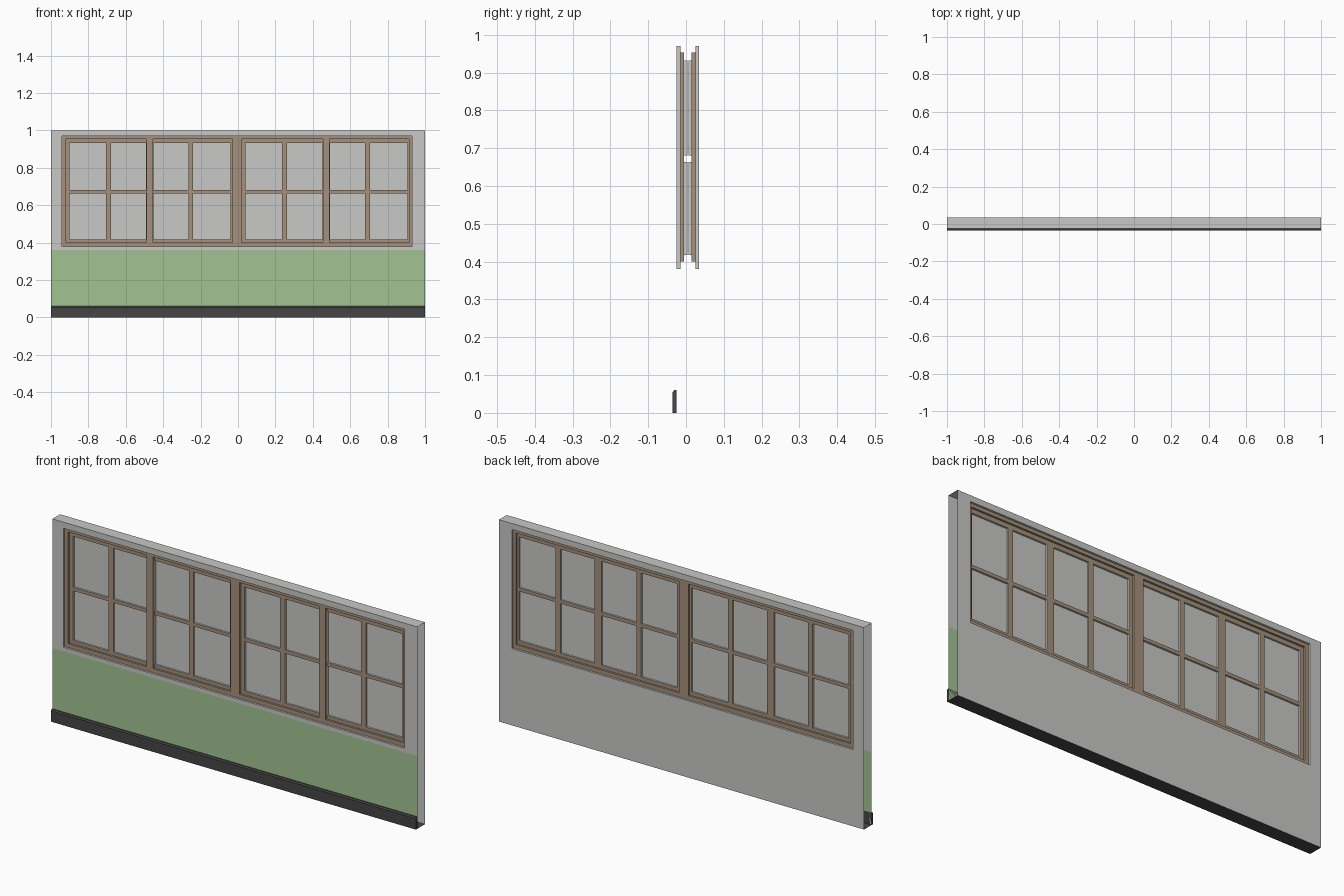
import bpy, bmesh

if "Cube" in bpy.data.objects:
    bpy.data.objects.remove(bpy.data.objects["Cube"])


def material(name, r, g, b):
    m = bpy.data.materials.new(name)
    m.diffuse_color = (r, g, b, 1)
    m.use_nodes = True
    m.node_tree.nodes["Principled BSDF"].inputs["Base Color"].default_value = m.diffuse_color
    return m


GREY = material("wall grey", 0.58, 0.58, 0.57)
GREEN = material("wainscot green", 0.36, 0.54, 0.29)
WOOD = material("window wood", 0.38, 0.285, 0.2)
DARK = material("skirting dark", 0.06, 0.06, 0.06)


def finish(name, bm, mats, rule=None):
    bmesh.ops.remove_doubles(bm, verts=bm.verts, dist=1e-5)
    if rule:
        for f in bm.faces:
            f.material_index = rule(f.calc_center_median())
    me = bpy.data.meshes.new(name)
    bm.to_mesh(me)
    bm.free()
    for m in mats:
        me.materials.append(m)
    ob = bpy.data.objects.new(name, me)
    bpy.context.collection.objects.link(ob)
    return ob


def quad(bm, pts, flip=False):
    vs = [bm.verts.new(p) for p in pts]
    bm.faces.new(vs[::-1] if flip else vs)


def sheet(bm, rect, y, holes=(), back=False, cuts=()):
    """Flat upright panel (x0, x1, z0, z1) at depth y with rectangular holes."""
    rects = [rect, *holes]
    xs = sorted({x for r in rects for x in r[:2]})
    zs = sorted({z for r in rects for z in r[2:]} | set(cuts))
    for a, b in zip(xs, xs[1:]):
        for c, d in zip(zs, zs[1:]):
            mx, mz = (a + b) / 2, (c + d) / 2
            if not any(h[0] < mx < h[1] and h[2] < mz < h[3] for h in holes):
                quad(bm, [(a, y, c), (b, y, c), (b, y, d), (a, y, d)], back)


def reveal(bm, rect, y_out, y_in, back=False):
    """Four inward-facing sides of a rectangular opening."""
    a, b, c, d = rect
    ring = [(a, c), (b, c), (b, d), (a, d)]
    for (x0, z0), (x1, z1) in zip(ring, ring[1:] + ring[:1]):
        quad(bm, [(x0, y_out, z0), (x1, y_out, z1),
                  (x1, y_in, z1), (x0, y_in, z0)], back)


WALL = (-1, 1, 0, 1)
OPENING = (-0.94, 0.93, 0.38, 0.97)
FRONT_SASHES = [(a, b, 0.40, 0.953) for a, b in
                ((-0.92, -0.49), (-0.455, -0.03), (0.02, 0.455), (0.49, 0.915))]
BACK_SASHES = [(a, b, 0.40, 0.953) for a, b in ((-0.92, -0.03), (0.02, 0.915))]
PANES = [(a, b, c, d)
         for a, b in ((-0.9, -0.705), (-0.68, -0.492), (-0.453, -0.265),
                      (-0.24, -0.04), (0.04, 0.235), (0.262, 0.453),
                      (0.492, 0.678), (0.705, 0.905))
         for c, d in ((0.417, 0.663), (0.68, 0.932))]

# Each face of the wall: depths of wall, frame, sash
SIDES = (("front", -0.025, -0.015, -0.005, FRONT_SASHES, False),
         ("back", 0.035, 0.025, 0.015, BACK_SASHES, True))

for side, y_wall, y_frame, y_sash, sashes, back in SIDES:
    # Wall sheet with the window opening; front is green below the dado line
    bm = bmesh.new()
    sheet(bm, WALL, y_wall, [OPENING], back, () if back else (0.36,))
    reveal(bm, OPENING, y_wall, y_frame, back)
    finish(side + "_wall", bm, [GREY, GREEN],
           None if back else lambda c: int(c.z < 0.36))

    # Fixed window frame
    bm = bmesh.new()
    sheet(bm, OPENING, y_frame, sashes, back)
    for s in sashes:
        reveal(bm, s, y_frame, y_sash, back)
    finish(side + "_window_frame", bm, [WOOD])

    # Sash bars
    bm = bmesh.new()
    for s in sashes:
        inside = [p for p in PANES if s[0] < p[0] < s[1]]
        sheet(bm, s, y_sash, inside, back)
    finish(side + "_sash_bars", bm, [WOOD])

    # Recessed panes
    bm = bmesh.new()
    y_pane = 0.004 if not back else 0.006
    for p in PANES:
        reveal(bm, p, y_sash, y_pane, back)
        sheet(bm, p, y_pane, (), back)
    finish(side + "_panes", bm, [GREY])

# Wall top
bm = bmesh.new()
quad(bm, [(-1, -0.025, 1), (1, -0.025, 1), (1, 0.035, 1), (-1, 0.035, 1)])
finish("wall_top", bm, [GREY])

# Wall underside
bm = bmesh.new()
quad(bm, [(-1, -0.025, 0), (1, -0.025, 0), (1, 0.035, 0), (-1, 0.035, 0)], True)
finish("wall_underside", bm, [DARK])

# Skirting board with a chamfered top edge
bm = bmesh.new()
profile = [(-0.025, 0), (-0.036, 0), (-0.036, 0.054), (-0.031, 0.06), (-0.025, 0.06)]
face = bm.faces.new([bm.verts.new((-1, y, z)) for y, z in profile])
out = bmesh.ops.extrude_face_region(bm, geom=[face], use_keep_orig=True)
bmesh.ops.translate(bm, vec=(2, 0, 0),
                    verts=[v for v in out["geom"] if isinstance(v, bmesh.types.BMVert)])
bmesh.ops.recalc_face_normals(bm, faces=bm.faces)
finish("skirting_board", bm, [DARK])
